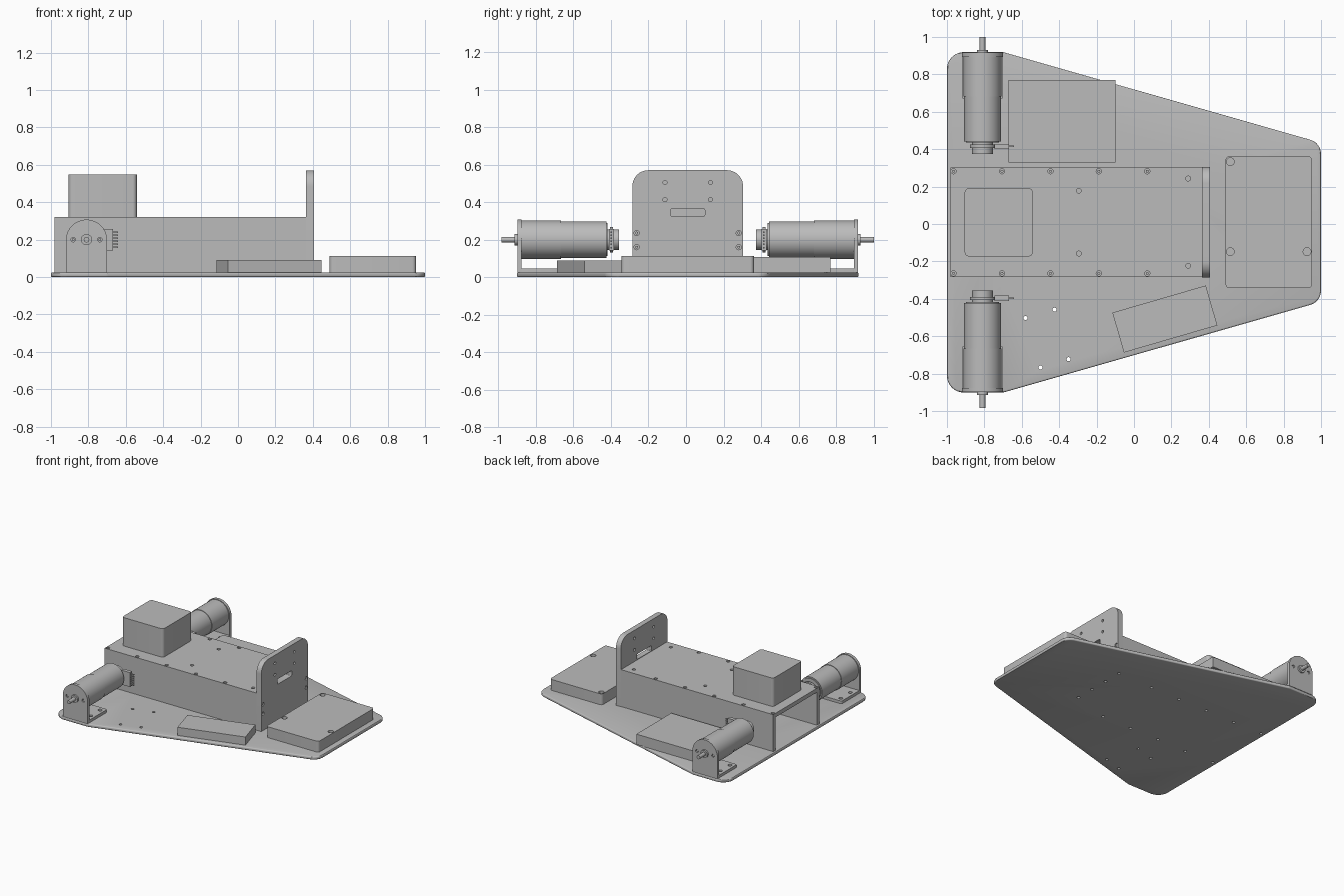
import bpy, bmesh, math
from mathutils import Vector, Matrix

if "Cube" in bpy.data.objects:
    bpy.data.objects.remove(bpy.data.objects["Cube"], do_unlink=True)

grey = bpy.data.materials.new("plain grey")
grey.use_nodes = True
grey.diffuse_color = (0.5, 0.5, 0.5, 1)
grey.node_tree.nodes["Principled BSDF"].inputs["Base Color"].default_value = (0.5, 0.5, 0.5, 1)

YC = 0.009          # symmetry plane of the chassis
FLOOR = 0.025       # top of the base plate
parts = []


def make(name, bm):
    bmesh.ops.recalc_face_normals(bm, faces=bm.faces)
    mesh = bpy.data.meshes.new(name)
    bm.to_mesh(mesh)
    bm.free()
    mesh.materials.append(grey)
    obj = bpy.data.objects.new(name, mesh)
    bpy.context.collection.objects.link(obj)
    parts.append(obj)
    return obj


def rounded(corners, radii, seg=8):
    """Outline with each corner replaced by an arc."""
    out = []
    n = len(corners)
    for i, r in enumerate(radii):
        p = Vector(corners[i])
        a = (Vector(corners[i - 1]) - p).normalized()
        b = (Vector(corners[(i + 1) % n]) - p).normalized()
        if r == 0:
            out.append(p)
            continue
        half = a.angle(b) / 2
        c = p + (a + b).normalized() * r / math.sin(half)
        t = r / math.tan(half)
        va, vb = p + a * t - c, p + b * t - c
        for k in range(seg + 1):
            out.append(c + (va.lerp(vb, k / seg)).normalized() * r)
    return out


def rect(u0, u1, v0, v1):
    return [(u0, v0), (u1, v0), (u1, v1), (u0, v1)]


def add_prism(bm, outline, axis, lo, hi):
    """Extrude a 2D outline along x, y or z."""
    place = {"x": lambda u, v, w: (w, u, v),
             "y": lambda u, v, w: (u, w, v),
             "z": lambda u, v, w: (u, v, w)}[axis]
    rings = [[bm.verts.new(place(p[0], p[1], w)) for p in outline] for w in (lo, hi)]
    n = len(outline)
    bm.faces.new(rings[0][::-1])
    bm.faces.new(rings[1])
    for i in range(n):
        j = (i + 1) % n
        bm.faces.new((rings[0][i], rings[0][j], rings[1][j], rings[1][i]))


def circle(u, v, r, n=16):
    return [(u + r * math.cos(2 * math.pi * k / n), v + r * math.sin(2 * math.pi * k / n))
            for k in range(n)]


def prism(name, outline, axis, lo, hi):
    bm = bmesh.new()
    add_prism(bm, outline, axis, lo, hi)
    return make(name, bm)


def discs(name, points, r, axis, lo, hi, n=16):
    bm = bmesh.new()
    for u, v in points:
        add_prism(bm, circle(u, v, r, n), axis, lo, hi)
    return make(name, bm)


def apply_modifiers(obj):
    dg = bpy.context.evaluated_depsgraph_get()
    mesh = bpy.data.meshes.new_from_object(obj.evaluated_get(dg))
    obj.modifiers.clear()
    obj.data = mesh


def cut(obj, cutter):
    mod = obj.modifiers.new("holes", "BOOLEAN")
    mod.operation, mod.solver, mod.object = "DIFFERENCE", "EXACT", cutter
    apply_modifiers(obj)
    parts.remove(cutter)
    bpy.data.objects.remove(cutter, do_unlink=True)


# Base plate with softened rims
half = [(-1, -0.91), (-0.7, -0.91), (1, -0.425)]
corners = half + [(x, -y) for x, y in reversed(half)]
outline = [(p[0], p[1] + YC) for p in rounded(corners, [0.09, 0.05, 0.08, 0.08, 0.05, 0.09])]
base = prism("base_plate", outline, "z", 0, FLOOR)
bev = base.modifiers.new("rim", "BEVEL")
bev.width, bev.segments, bev.limit_method, bev.angle_limit = 0.008, 3, "ANGLE", math.radians(60)
apply_modifiers(base)
screw_x = [-0.965 + 0.259 * i for i in range(5)]
wall_screws = [(x, YC + s * 0.273) for x in screw_x for s in (-1, 1)]
plate_screws = [(0.385, YC + 0.075 + 0.152 * k) for k in (-1.65, -0.65, 0.35, 1.35)]
board_holes = [(-0.58, -0.503), (-0.425, -0.458), (-0.5, -0.768), (-0.35, -0.723)]
cut(base, discs("cutter", wall_screws + plate_screws + board_holes, 0.011, "z", -0.1, 0.1))

# Tunnel: two side walls and a lid, open at the end
TOP, W, T = 0.32, 0.292, 0.032
section = [(-W, FLOOR), (-W + T, FLOOR), (-W + T, TOP - T), (W - T, TOP - T),
           (W - T, FLOOR), (W, FLOOR), (W, TOP), (-W, TOP)]
tunnel = prism("tunnel", [(u + YC, v) for u, v in section], "x", -0.982, 0.365)
cut(tunnel, discs("cutter", wall_screws, 0.014, "z", TOP - 0.016, TOP + 0.05))
cut(tunnel, discs("cutter", [(-0.295, 0.178), (-0.295, -0.158), (0.29, 0.243), (0.29, -0.223)],
                  0.013, "z", TOP - 0.06, TOP + 0.05))
discs("lid_screws", wall_screws, 0.008, "z", TOP - 0.02, TOP - 0.006, 10)

# Upright front plate with slot and holes
upright = prism("upright_plate",
                rounded(rect(YC - 0.295, YC + 0.295, FLOOR, 0.57), [0, 0, 0.085, 0.085]),
                "x", 0.364, 0.406)
side_screws = [(YC + s * 0.272, z) for s in (-1, 1) for z in (0.16, 0.235)]
cut(upright, discs("cutter", [(YC + s * 0.121, z) for s in (-1, 1) for z in (0.413, 0.505)],
                   0.011, "x", 0.3, 0.5))
cut(upright, discs("cutter", side_screws, 0.014, "x", 0.39, 0.5))
cut(upright, prism("cutter", rounded(rect(YC - 0.091, YC + 0.091, 0.324, 0.366), [0.008] * 4, 3),
                   "x", 0.3, 0.5))
discs("upright_screws", side_screws, 0.008, "x", 0.385, 0.401, 10)

# Boxes on the deck and lid
prism("lid_box", rounded(rect(-0.905, -0.541, YC - 0.182, YC + 0.182), [0.022] * 4, 5),
      "z", TOP, 0.547)
front_box = prism("front_box", rounded(rect(0.49, 0.952, -0.343, 0.362), [0.02] * 4, 5),
                  "z", FLOOR, 0.112)
cut(front_box, discs("cutter", [(0.515, 0.333), (0.515, -0.148), (0.925, -0.148)],
                     0.021, "z", 0.092, 0.2))
prism("deck_box", rect(-0.67, -0.1, 0.33, 0.77), "z", FLOOR, 0.108)
tilted = prism("tilted_box", rect(-0.26, 0.26, -0.111, 0.111), "z", FLOOR, 0.09)
tilted.data.transform(Matrix.Translation((0.165, -0.508, 0)) @ Matrix.Rotation(math.radians(16.2), 4, "Z"))

# Gear motors on angle brackets, one each side
MX, MZ, R = -0.81, 0.2, 0.1


def motor(side, s):
    def span(a, b):
        return sorted((YC + s * a, YC + s * b))

    def barrel(name, r, a, b, n=40):
        lo, hi = span(a, b)
        return prism(side + name, circle(MX, MZ, r, n), "y", lo, hi)

    def block(name, x0, x1, a, b, z0, z1):
        lo, hi = span(a, b)
        return prism(side + name, rect(x0, x1, lo, hi), "z", z0, z1)

    barrel("_gearbox", R + 0.002, 0.674, 0.885)
    barrel("_motor_can", R - 0.002, 0.432, 0.674)
    barrel("_can_end", R - 0.012, 0.426, 0.432)
    barrel("_encoder_disc", 0.068, 0.398, 0.415)
    barrel("_rear_boss", 0.055, 0.365, 0.426, 28)
    barrel("_bearing", 0.03, 0.885, 0.922, 20)
    barrel("_shaft", 0.015, 0.9, 0.992, 16)
    # Plug with a row of pins
    block("_plug", -0.745, -0.668, 0.392, 0.42, 0.142, 0.257)
    for i in range(6):
        z = 0.158 + i * 0.0165
        block("_pin_%d" % (i + 1), -0.668, -0.642, 0.402, 0.41, z - 0.004, z + 0.004)
    # Bracket face and foot
    lo, hi = span(0.885, 0.908)
    arch = rounded(rect(MX - 0.11, MX + 0.11, FLOOR, 0.307), [0, 0, 0.1095, 0.1095], 14)
    face = prism(side + "_bracket_face", arch, "y", lo, hi)
    a, b = span(0.87, 0.95)
    cut(face, discs("cutter", [(MX - 0.071, MZ), (MX + 0.071, MZ)], 0.012, "y", a, b))
    discs(side + "_face_screws", [(MX - 0.071, MZ), (MX + 0.071, MZ)], 0.008, "y",
          *span(0.88, 0.902), 10)
    lo, hi = span(0.66, 0.895)
    foot = prism(side + "_bracket_foot", rounded(rect(MX - 0.11, MX + 0.11, lo, hi), [0.012] * 4, 4),
                 "z", FLOOR, 0.047)
    cut(foot, discs("cutter", [(MX + u, YC + s * v) for u in (-0.075, 0.075) for v in (0.7, 0.82)],
                    0.015, "z", 0.03, 0.1))


motor("right_side", -1)
motor("left_side", 1)

# Smooth the curved walls, keep edges sharp
bpy.ops.object.select_all(action="DESELECT")
for obj in parts:
    obj.select_set(True)
bpy.context.view_layer.objects.active = base
bpy.ops.object.shade_smooth_by_angle(angle=math.radians(30))
